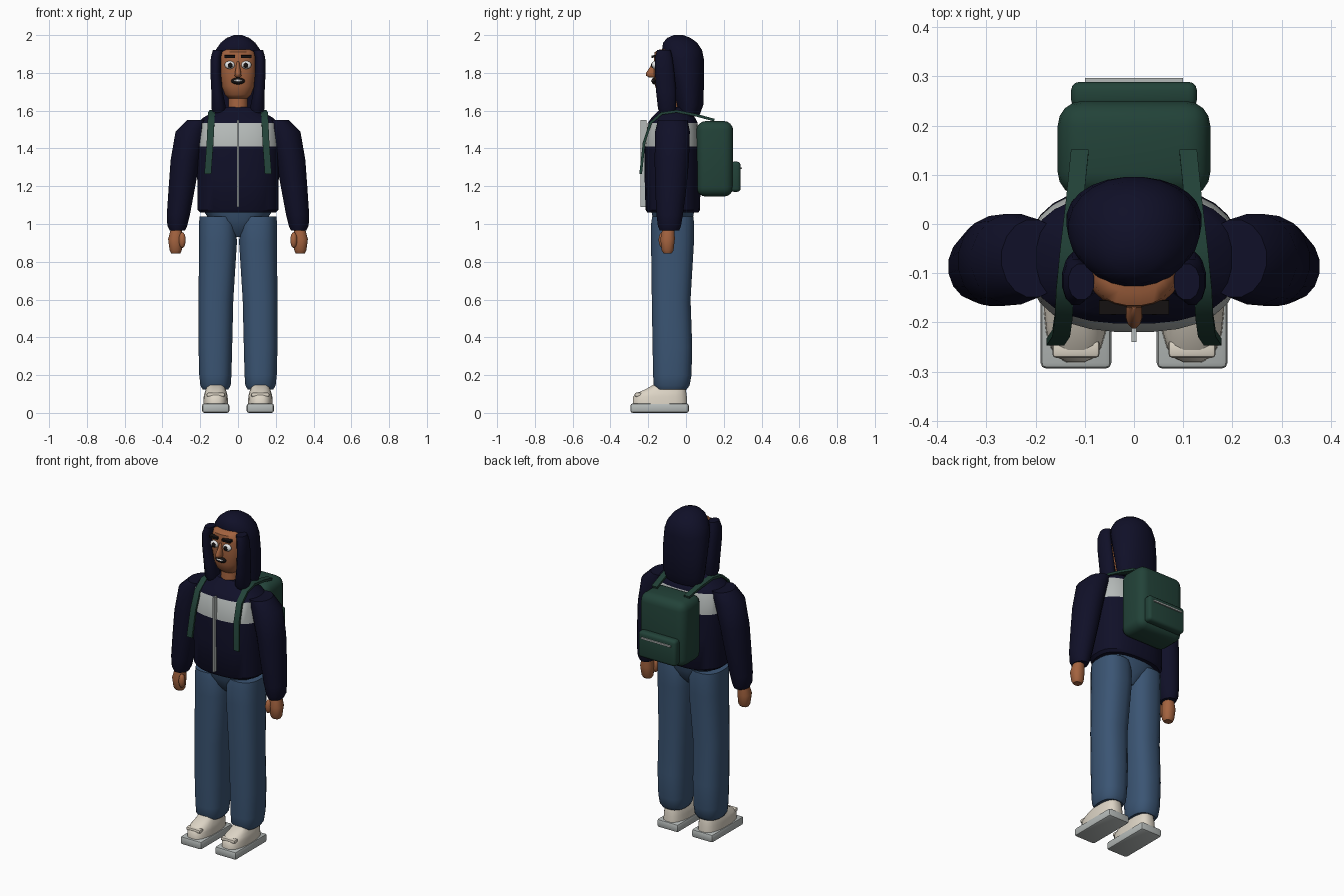
import bpy, bmesh, math
from mathutils import Vector

if "Cube" in bpy.data.objects:
    bpy.data.objects.remove(bpy.data.objects["Cube"])

def mat(name, rgb):
    m = bpy.data.materials.new(name)
    m.diffuse_color = (*rgb, 1)
    m.use_nodes = True
    m.node_tree.nodes["Principled BSDF"].inputs["Base Color"].default_value = m.diffuse_color
    return m

NAVY = mat("navy cloth", (.005, .005, .021))
JEANS = mat("blue denim", (.043, .09, .172))
SKIN = mat("brown skin", (.37, .125, .05))
GREEN = mat("dark green canvas", (.016, .055, .04))
GREY = mat("light grey", (.46, .49, .48))
CREAM = mat("cream leather", (.72, .66, .56))
BLACK = mat("near black", (.008, .006, .006))
WHITE = mat("white", (.85, .85, .85))

def finish(name, bm, *mats, angle=35):
    bmesh.ops.recalc_face_normals(bm, faces=bm.faces)
    me = bpy.data.meshes.new(name)
    bm.to_mesh(me)
    bm.free()
    ob = bpy.data.objects.new(name, me)
    bpy.context.collection.objects.link(ob)
    for m in mats:
        me.materials.append(m)
    bpy.ops.object.select_all(action='DESELECT')
    ob.select_set(True)
    bpy.context.view_layer.objects.active = ob
    bpy.ops.object.shade_smooth_by_angle(angle=math.radians(angle))
    return ob

def spow(v, p):
    return math.copysign(abs(v) ** p, v)

def loft(name, rings, *mats, n=20, e=2.0, side=1, rule=None, angle=35):
    """Stack of rounded rings given as (z, x0, x1, y0, y1)."""
    bm = bmesh.new()
    loops = []
    for z, x0, x1, y0, y1 in rings:
        loop = []
        for i in range(n):
            a = 2 * math.pi * (i + .5) / n
            x = (x0 + x1) / 2 + (x1 - x0) / 2 * spow(math.cos(a), 2 / e)
            y = (y0 + y1) / 2 + (y1 - y0) / 2 * spow(math.sin(a), 2 / e)
            loop.append(bm.verts.new((side * x, y, z)))
        loops.append(loop)
    for a, b in zip(loops, loops[1:]):
        for i in range(n):
            j = (i + 1) % n
            bm.faces.new((a[i], a[j], b[j], b[i]))
    bm.faces.new(loops[0])
    bm.faces.new(loops[-1])
    if rule:
        for f in bm.faces:
            f.material_index = rule(f.calc_center_median())
    return finish(name, bm, *mats, angle=angle)

def box(name, lo, hi, m, bevel=0.0, seg=3):
    bm = bmesh.new()
    bmesh.ops.create_cube(bm, size=1)
    for v in bm.verts:
        v.co = Vector([(l + h) / 2 + c * (h - l) for l, h, c in zip(lo, hi, v.co)])
    if bevel:
        bmesh.ops.bevel(bm, geom=bm.edges[:], offset=bevel, segments=seg,
                        profile=.5, affect='EDGES')
    return finish(name, bm, m)

def ball(name, c, r, m, u=16, v=10):
    bm = bmesh.new()
    bmesh.ops.create_uvsphere(bm, u_segments=u, v_segments=v, radius=1)
    for w in bm.verts:
        w.co = Vector([ci + ri * k for ci, ri, k in zip(c, r, w.co)])
    return finish(name, bm, m, angle=50)

def ribbon(name, pts, width, thick, m, side=1):
    """Flat band along a path, its width running across x."""
    bm = bmesh.new()
    pts = [Vector(p) for p in pts]
    loops = []
    for i, p in enumerate(pts):
        t = pts[min(i + 1, len(pts) - 1)] - pts[max(i - 1, 0)]
        nrm = Vector((0, -t.z, t.y)).normalized() * thick / 2
        w = Vector((width / 2, 0, 0))
        quad = (p - w - nrm, p + w - nrm, p + w + nrm, p - w + nrm)
        loops.append([bm.verts.new((side * q.x, q.y, q.z)) for q in quad])
    for a, b in zip(loops, loops[1:]):
        for i in range(4):
            bm.faces.new((a[i], a[(i + 1) % 4], b[(i + 1) % 4], b[i]))
    bm.faces.new(loops[0])
    bm.faces.new(loops[-1])
    return finish(name, bm, m)

# Jacket body with chest band
body = [(1.06, .20, -.205, .065), (1.075, .215, -.215, .075), (1.25, .217, -.22, .078),
        (1.41, .217, -.22, .075), (1.535, .213, -.203, .062), (1.56, .19, -.185, .05),
        (1.595, .13, -.15, .02), (1.62, .09, -.125, -.01)]
loft("jacket_body", [(z, -r, r, a, b) for z, r, a, b in body], NAVY, GREY, n=28, e=2.5,
     rule=lambda c: int(1.42 < c.z < 1.53))
box("jacket_zip", (-.005, -.24, 1.09), (.005, -.21, 1.55), GREY)

# Jeans seat
seat = [(.93, .035, .05), (.97, .075, .085), (1.02, .15, .105), (1.07, .185, .115)]
loft("jeans_seat", [(z, -r, r, -.07 - d, -.07 + d) for z, r, d in seat], JEANS, n=20, e=2.4)

# Hood back and top
hood = [(1.57, .115, -.04, .07), (1.63, .133, -.05, .092), (1.75, .138, -.08, .096),
        (1.87, .134, -.118, .096), (1.92, .12, -.128, .086), (1.96, .092, -.122, .06),
        (1.985, .06, -.10, .025), (2.0, .022, -.065, -.015)]
loft("hood", [(z, -r, r, a, b) for z, r, a, b in hood], NAVY, n=24, e=2.1, angle=50)

# Head and neck
head = [(1.665, .05, -.13, -.03), (1.685, .07, -.15, -.01), (1.73, .087, -.164, 0),
        (1.80, .097, -.17, 0), (1.87, .097, -.17, 0), (1.91, .088, -.166, 0),
        (1.925, .07, -.14, 0)]
loft("head", [(z, -r, r, a, b) for z, r, a, b in head], SKIN, n=24, e=2.3, angle=50)
loft("neck", [(1.58, -.053, .053, -.13, -.03), (1.70, -.05, .05, -.125, -.03)], SKIN, n=16)

# Nose and mouth
nose = [(1.775, .009, -.195), (1.785, .018, -.212), (1.80, .017, -.213),
        (1.83, .011, -.192), (1.86, .007, -.174)]
loft("nose", [(z, -r, r, y, -.15) for z, r, y in nose], SKIN, n=12, angle=60)
ball("mouth", (0, -.168, 1.757), (.037, .014, .018), BLACK)
ball("teeth", (0, -.178, 1.759), (.024, .008, .006), WHITE, 12, 6)

# Backpack with pocket and pocket zip
box("backpack", (-.155, .055, 1.145), (.155, .25, 1.545), GREEN, .05, 4)
box("backpack_pocket", (-.128, .235, 1.17), (.128, .289, 1.33), GREEN, .018)
box("pocket_zip", (-.10, .285, 1.29), (.10, .297, 1.30), GREY)

arm = [(1.55, .14, .27, -.15, .01), (1.49, .16, .332, -.165, .022), (1.34, .20, .358, -.168, .018),
       (1.20, .225, .368, -.165, .005), (1.05, .253, .378, -.158, -.015),
       (.99, .268, .375, -.15, -.025), (.965, .28, .362, -.14, -.035)]
hand = [(.845, .305, .355, -.12, -.075), (.86, .297, .363, -.13, -.065),
        (.92, .292, .371, -.137, -.058), (.98, .298, .355, -.125, -.06)]
leg = [(1.04, .02, .205, -.18, .04), (1.0, .008, .207, -.186, .044), (.9, .005, .207, -.186, .043),
       (.6, .024, .21, -.182, .025), (.35, .03, .21, -.178, .034), (.2, .034, .206, -.175, .03),
       (.145, .038, .2, -.172, .02), (.125, .05, .188, -.16, .005)]
lock = [(1.585, .07, .13, -.135, -.06), (1.61, .062, .142, -.15, -.05), (1.70, .08, .142, -.16, -.05),
        (1.80, .09, .147, -.166, -.06), (1.88, .09, .145, -.166, -.07), (1.92, .08, .134, -.155, -.08)]
shoe = [(.045, .052, .184, -.283, .008), (.085, .054, .182, -.282, .006), (.105, .058, .178, -.262, .003),
        (.125, .065, .171, -.215, 0), (.148, .072, .164, -.175, -.01)]
strap = [(.11, .15, 1.55), (.12, .05, 1.577), (.132, -.05, 1.597), (.14, -.13, 1.585),
         (.143, -.188, 1.535), (.148, -.222, 1.43), (.16, -.24, 1.265)]

for s, tag in ((-1, "right"), (1, "left")):
    # Limbs
    loft("sleeve_" + tag, arm, NAVY, n=16, side=s)
    loft("hand_" + tag, hand, SKIN, n=12, e=2.3, side=s, angle=50)
    ball("thumb_" + tag, (s * .295, -.125, .915), (.019, .02, .042), SKIN, 10, 8)
    loft("trouser_leg_" + tag, leg, JEANS, n=20, e=2.5, side=s)
    # Shoes
    loft("shoe_" + tag, shoe, CREAM, n=20, e=2.8, side=s, angle=50)
    x0, x1 = sorted((s * .046, s * .19))
    box("sole_" + tag, (x0, -.294, 0), (x1, .015, .05), GREY, .012, 2)
    x0, x1 = sorted((s * .07, s * .166))
    box("toe_strap_" + tag, (x0, -.272, .085), (x1, -.235, .107), CREAM, .008, 2)
    # Hood front edge
    loft("hood_edge_" + tag, lock, NAVY, n=12, e=2.1, side=s, angle=50)
    # Eyes and brows
    ball("eye_" + tag, (s * .044, -.167, 1.842), (.027, .014, .021), WHITE)
    ball("pupil_" + tag, (s * .041, -.178, 1.84), (.013, .007, .014), BLACK, 12, 8)
    ribbon("brow_" + tag, [(.043, -.155, 1.888), (.043, -.183, 1.886)], .056, .013, BLACK, s)
    # Backpack straps
    ribbon("strap_" + tag, strap, .036, .014, GREEN, s)
